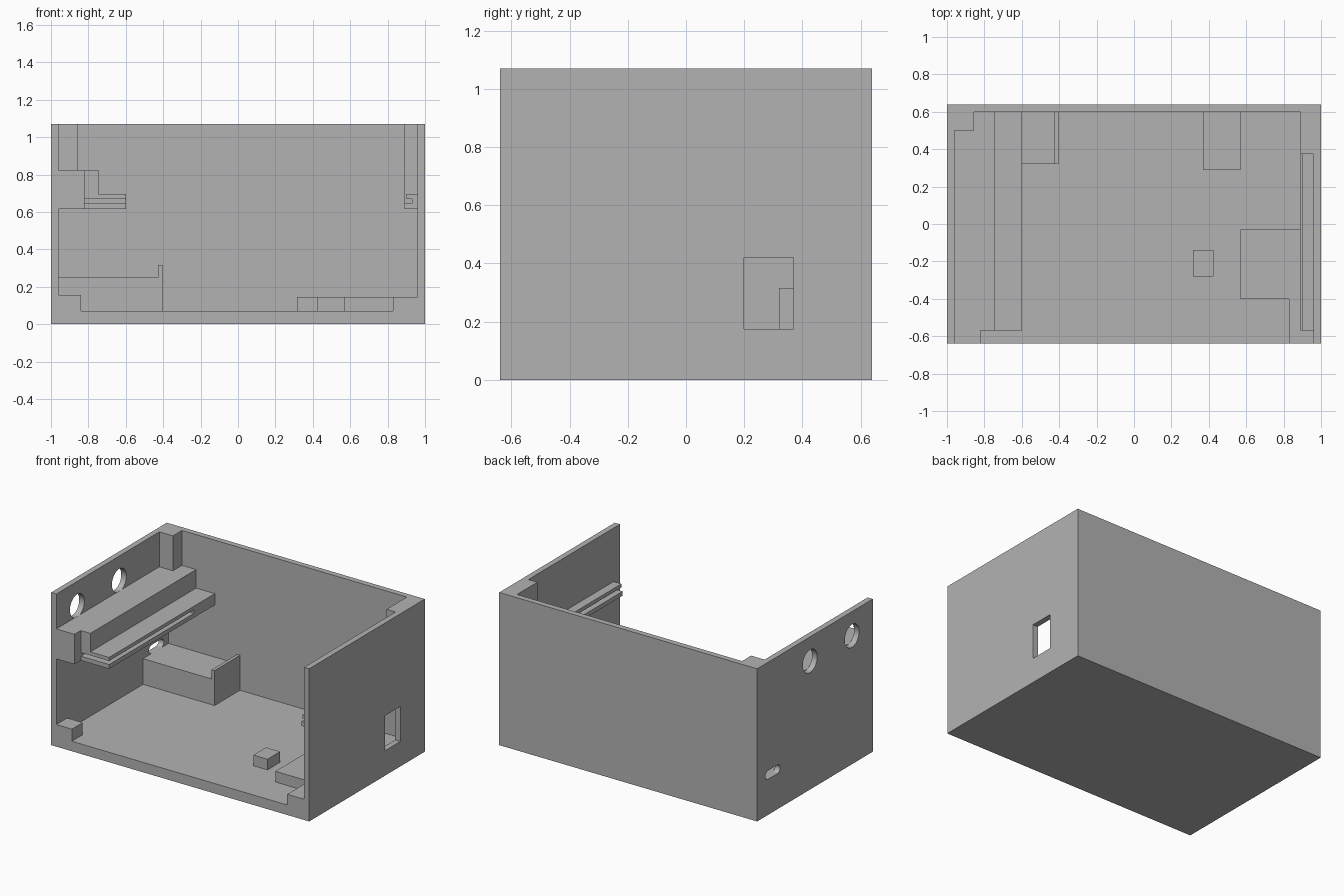
import bpy, bmesh, math
from mathutils import Vector

if "Cube" in bpy.data.objects:
    bpy.data.objects.remove(bpy.data.objects["Cube"], do_unlink=True)

grey = bpy.data.materials.new("plain grey")
grey.use_nodes = True
grey.diffuse_color = (0.45, 0.45, 0.45, 1)
grey.node_tree.nodes["Principled BSDF"].inputs["Base Color"].default_value = (0.45, 0.45, 0.45, 1)

# main levels of the case
W, D, H = 1.0, 0.64, 1.07
IN_X, IN_Y, FLOOR = 0.96, 0.60, 0.07
RAIL, PAD = 0.615, 0.145


def prism(name, outline, axis, lo, hi):
    """Extrude a 2D outline along an axis (the outline uses the other two axes in order)."""
    bm = bmesh.new()

    def point(p):
        c = list(p)
        c.insert("xyz".index(axis), lo)
        return c
    face = bm.faces.new([bm.verts.new(point(p)) for p in outline])
    new = bmesh.ops.extrude_face_region(bm, geom=[face])["geom"]
    shift = Vector((0, 0, 0))
    shift["xyz".index(axis)] = hi - lo
    bmesh.ops.translate(bm, vec=shift, verts=[g for g in new if isinstance(g, bmesh.types.BMVert)])
    bmesh.ops.recalc_face_normals(bm, faces=bm.faces[:])
    mesh = bpy.data.meshes.new(name)
    bm.to_mesh(mesh)
    bm.free()
    mesh.materials.append(grey)
    obj = bpy.data.objects.new(name, mesh)
    bpy.context.collection.objects.link(obj)
    return obj


def box(name, x, y, z):
    outline = [(x[0], y[0]), (x[1], y[0]), (x[1], y[1]), (x[0], y[1])]
    return prism(name, outline, "z", *z)


def rounded_hole(name, y, z, r, half=0.0):
    """Cutter through the right wall: a circle, or a slot when half is above zero."""
    pts = []
    n = 24
    for side in (1, -1):
        for i in range(n + 1 if half else n):
            a = math.pi * (i / n - 0.5) + (0 if side > 0 else math.pi)
            pts.append((y + side * half + r * math.cos(a), z + r * math.sin(a)))
    return prism(name, pts, "x", -W - 0.1, -IN_X + 0.02)


def cut(obj, cutters):
    """Subtract the cutters, bake the result and remove the cutters."""
    for c in cutters:
        c.hide_render = True
        mod = obj.modifiers.new("cut", "BOOLEAN")
        mod.operation, mod.solver, mod.object = "DIFFERENCE", "EXACT", c
    bpy.context.view_layer.update()
    deps = bpy.context.evaluated_depsgraph_get()
    mesh = bpy.data.meshes.new_from_object(obj.evaluated_get(deps))
    obj.modifiers.clear()
    obj.data = mesh
    for c in cutters:
        bpy.data.objects.remove(c, do_unlink=True)


# case shell, open at the front and top, with its wall openings
shell = box("case_shell", (-W, W), (-D, D), (0, H))
cut(shell, [
    box("cavity", (-IN_X, IN_X), (-D - 0.1, IN_Y), (FLOOR, H + 0.1)),
    box("window", (IN_X - 0.02, W + 0.1), (0.20, 0.37), (0.175, 0.42)),
    rounded_hole("rear_hole", 0.055, 0.90, 0.08),
    rounded_hole("front_hole", -0.41, 0.90, 0.08),
    rounded_hole("cable_slot", 0.468, 0.28, 0.03, 0.052),
])
bpy.ops.object.select_all(action="DESELECT")
shell.select_set(True)
bpy.context.view_layer.objects.active = shell
bpy.ops.object.shade_smooth_by_angle(angle=math.radians(30))

# right rail: stepped bar with a card groove and a set-back front
rail = prism("right_rail", [(-IN_X, RAIL), (-0.60, RAIL), (-0.60, 0.695), (-0.745, 0.695),
                            (-0.745, 0.825), (-IN_X, 0.825)], "y", -D, IN_Y)
cut(rail, [
    box("front_setback", (-0.82, -0.5), (-D - 0.1, -0.57), (0.5, 0.9)),
    box("groove", (-0.82, -0.5), (-D - 0.1, 0.37), (0.645, 0.67)),
])

# left rail: two lips with the matching groove
prism("left_rail", [(IN_X, RAIL), (0.89, RAIL), (0.89, 0.645), (0.93, 0.645), (0.93, 0.67),
                    (0.90, 0.67), (0.90, 0.695), (IN_X, 0.695)], "y", -0.57, 0.375)

# corner posts up to the rim
box("right_post", (-IN_X, -0.855), (0.50, IN_Y), (0.825, H))
box("left_post", (0.89, IN_X), (0.375, IN_Y), (RAIL, H))

# raised shelf with a retaining lip
prism("rear_shelf", [(-IN_X, FLOOR), (-0.405, FLOOR), (-0.405, 0.315), (-0.428, 0.315),
                     (-0.428, 0.25), (-IN_X, 0.25)], "y", 0.32, IN_Y)

# floor pads
box("corner_block", (-IN_X, -0.84), (-D, -0.52), (FLOOR, 0.155))
box("small_pad", (0.315, 0.425), (-0.28, -0.14), (FLOOR, PAD))
box("rear_pad", (0.37, 0.57), (0.29, IN_Y), (FLOOR, PAD))
prism("side_pad", [(0.83, -D), (IN_X, -D), (IN_X, -0.03), (0.57, -0.03), (0.57, -0.40),
                   (0.83, -0.40)], "z", FLOOR, PAD)
